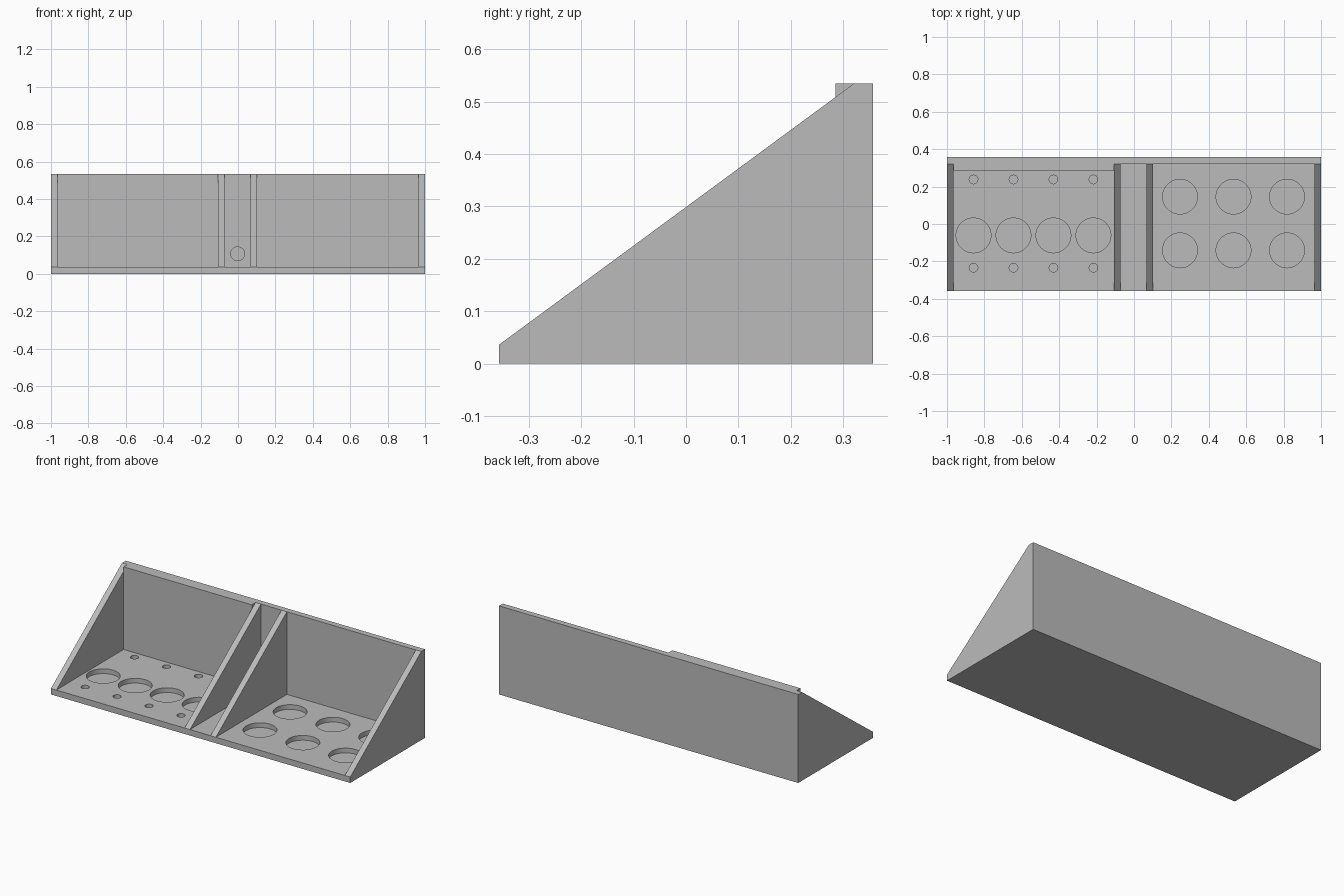
import bpy
import bmesh
from math import pi
from mathutils import Matrix, Vector

cube = bpy.data.objects.get("Cube")
if cube:
    bpy.data.objects.remove(cube, do_unlink=True)

T = 0.036             # board thickness
D = 0.357             # half depth
H = 0.535             # full height
POCKET = 0.0286       # depth of the blind holes

grey = bpy.data.materials.new("plain grey")
grey.use_nodes = True
grey.diffuse_color = (0.5, 0.5, 0.5, 1)
grey.node_tree.nodes["Principled BSDF"].inputs["Base Color"].default_value = grey.diffuse_color


def finish(name, bm):
    bmesh.ops.recalc_face_normals(bm, faces=bm.faces)
    mesh = bpy.data.meshes.new(name)
    bm.to_mesh(mesh)
    bm.free()
    mesh.materials.append(grey)
    obj = bpy.data.objects.new(name, mesh)
    bpy.context.collection.objects.link(obj)
    return obj


def board(name, x, y, z):
    """Box between the given (low, high) limits."""
    bm = bmesh.new()
    bmesh.ops.create_cube(bm, size=1)
    for v in bm.verts:
        v.co = Vector([lim[0] if c < 0 else lim[1] for c, lim in zip(v.co, (x, y, z))])
    return finish(name, bm)


def gusset(name, x):
    """Triangular upright board whose low x side is at x."""
    bm = bmesh.new()
    outline = [(-D, T), (D - T, T), (D - T, H)]
    face = bm.faces.new([bm.verts.new((x, y, z)) for y, z in outline])
    side = bmesh.ops.extrude_face_region(bm, geom=[face])["geom"]
    moved = [g for g in side if isinstance(g, bmesh.types.BMVert)]
    bmesh.ops.translate(bm, verts=moved, vec=(T, 0, 0))
    return finish(name, bm)


def drill(obj, holes, rotation=Matrix()):
    """Cut blind round holes, given as (centre, radius)."""
    bm = bmesh.new()
    for centre, r in holes:
        bmesh.ops.create_cone(bm, cap_ends=True, segments=48, radius1=r, radius2=r,
                              depth=2 * POCKET, matrix=Matrix.Translation(centre) @ rotation)
    cutter = finish("hole_cutter", bm)
    cutter.hide_render = True
    mod = obj.modifiers.new("holes", 'BOOLEAN')
    mod.operation = 'DIFFERENCE'
    mod.solver = 'EXACT'
    mod.object = cutter
    graph = bpy.context.evaluated_depsgraph_get()
    mesh = bpy.data.meshes.new_from_object(obj.evaluated_get(graph))
    obj.modifiers.clear()
    obj.data = mesh
    bpy.data.objects.remove(cutter, do_unlink=True)
    # Round hole walls, crisp rims
    bpy.ops.object.select_all(action='DESELECT')
    obj.select_set(True)
    bpy.context.view_layer.objects.active = obj
    bpy.ops.object.shade_smooth_by_angle(angle=pi / 6)


# Main boards
floor = board("floor", (-1, 1), (-D, D), (0, T))
back = board("back_wall", (-1, 1), (D - T, D), (T, H))
board("back_wall_pad", (-1 + T, -0.107), (D - 2 * T, D - T), (T, H))

# Sloped uprights
for name, x in (("right_end", -1), ("right_divider", -0.107),
                ("left_divider", 0.066), ("left_end", 1 - T)):
    gusset(name, x)

# Floor pockets: a row with small holes on one side, a grid on the other
pockets = []
for i in range(4):
    x = -0.858 + i * 0.2137
    pockets += [((x, -0.061, T), 0.093), ((x, 0.238, T), 0.023), ((x, -0.234, T), 0.023)]
for i in range(3):
    pockets += [((0.246 + i * 0.286, y, T), 0.093) for y in (0.146, -0.141)]
drill(floor, pockets)

# Small pocket in the back wall between the dividers
drill(back, [((-0.002, D - T, 0.107), 0.037)], Matrix.Rotation(pi / 2, 4, 'X'))
